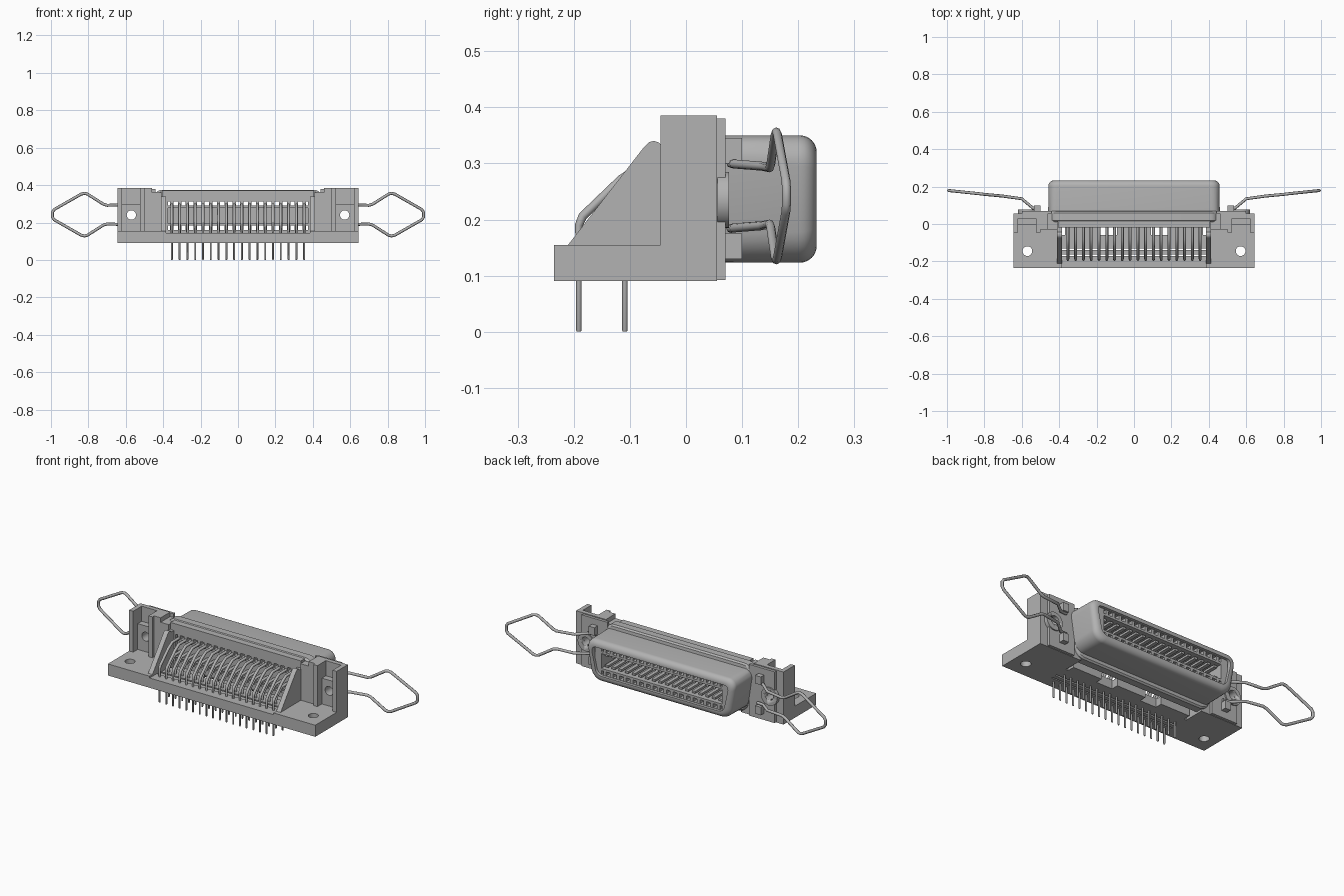
import bpy, bmesh, math
from mathutils import Matrix

cube = bpy.data.objects.get("Cube")
if cube:
    bpy.data.objects.remove(cube, do_unlink=True)

grey = bpy.data.materials.new("plain grey")
grey.use_nodes = True
grey.diffuse_color = (0.45, 0.45, 0.45, 1)
grey.node_tree.nodes["Principled BSDF"].inputs["Base Color"].default_value = (0.45, 0.45, 0.45, 1)

PITCH = 0.0416
CONTACTS = [(i - 8.5) * PITCH for i in range(18)]
MID_Z = 0.2365


def finish(name, bm, smooth=False):
    bmesh.ops.recalc_face_normals(bm, faces=bm.faces)
    mesh = bpy.data.meshes.new(name)
    bm.to_mesh(mesh)
    bm.free()
    mesh.materials.append(grey)
    obj = bpy.data.objects.new(name, mesh)
    bpy.context.collection.objects.link(obj)
    if smooth:
        activate(obj)
        bpy.ops.object.shade_smooth_by_angle(angle=math.radians(35))
    return obj


def activate(obj):
    bpy.ops.object.select_all(action='DESELECT')
    obj.select_set(True)
    bpy.context.view_layer.objects.active = obj


def boxes(name, specs):
    """Each spec is (x0, x1, y0, y1, z0, z1)."""
    bm = bmesh.new()
    for x0, x1, y0, y1, z0, z1 in specs:
        m = Matrix.Translation(((x0 + x1) / 2, (y0 + y1) / 2, (z0 + z1) / 2))
        m = m @ Matrix.Diagonal((abs(x1 - x0), y1 - y0, z1 - z0, 1))
        bmesh.ops.create_cube(bm, size=1, matrix=m)
    return finish(name, bm)


def cylinder(name, loc, r, depth, along_y):
    bm = bmesh.new()
    m = Matrix.Translation(loc)
    if along_y:
        m = m @ Matrix.Rotation(math.pi / 2, 4, 'X')
    bmesh.ops.create_cone(bm, cap_ends=True, segments=32, radius1=r, radius2=r, depth=depth, matrix=m)
    return finish(name, bm, True)


def drill(obj, loc, r, along_y):
    cutter = cylinder("cutter", loc, r, 0.5, along_y)
    cutter.hide_render = True
    mod = obj.modifiers.new("hole", 'BOOLEAN')
    mod.operation = 'DIFFERENCE'
    mod.solver = 'EXACT'
    mod.object = cutter
    activate(obj)
    bpy.ops.object.modifier_apply(modifier=mod.name)
    bpy.data.objects.remove(cutter, do_unlink=True)


def prism(name, profile, x0, x1):
    """Extrude a (y, z) profile along x."""
    bm = bmesh.new()
    face = bm.faces.new([bm.verts.new((x0, y, z)) for y, z in profile])
    ext = bmesh.ops.extrude_face_region(bm, geom=[face])["geom"]
    bmesh.ops.translate(bm, vec=(x1 - x0, 0, 0), verts=[v for v in ext if isinstance(v, bmesh.types.BMVert)])
    return finish(name, bm)


def wires(name, paths, bevel):
    """Each path is a list of (x, y, z, radius factor)."""
    curve = bpy.data.curves.new(name, 'CURVE')
    curve.dimensions = '3D'
    curve.bevel_depth = bevel
    curve.bevel_resolution = 2
    curve.use_fill_caps = True
    for path in paths:
        spline = curve.splines.new('POLY')
        spline.points.add(len(path) - 1)
        for point, (x, y, z, r) in zip(spline.points, path):
            point.co = (x, y, z, 1)
            point.radius = r
    obj = bpy.data.objects.new(name, curve)
    curve.materials.append(grey)
    bpy.context.collection.objects.link(obj)
    activate(obj)
    bpy.ops.object.convert(target='MESH')
    bpy.ops.object.shade_smooth_by_angle(angle=math.radians(50))


def d_ring(bm, y, hx, hz, r):
    """Rounded outline, narrower at the bottom."""
    verts = []
    for q, (sx, sz) in enumerate([(1, 1), (-1, 1), (-1, -1), (1, -1)]):
        for k in range(7):
            a = (q + k / 6) * math.pi / 2
            x = sx * (hx - r) + r * math.cos(a)
            z = sz * (hz - r) + r * math.sin(a)
            x -= math.copysign(0.0175 * (1 - z / hz), x)
            verts.append(bm.verts.new((x, y, MID_Z + z)))
    return verts


# Metal shell with its flange, a closed loop of outlines
bm = bmesh.new()
sections = [(0.01, 0.429, 0.0775, 0.03), (0.01, 0.445, 0.128, 0.04), (0.02, 0.455, 0.138, 0.05),
            (0.06, 0.455, 0.138, 0.05), (0.068, 0.455, 0.13, 0.05), (0.07, 0.466, 0.1135, 0.05)]
for k in range(7):
    a = k / 6 * math.pi / 2
    inset = 0.03 * (1 - math.cos(a))
    sections.append((0.203 + 0.03 * math.sin(a), 0.466 - inset, 0.1135 - inset, 0.055 - inset / 2))
sections.append((0.233, 0.429, 0.0775, 0.03))
rings = [d_ring(bm, *s) for s in sections]
for a, b in zip(rings, rings[1:] + rings[:1]):
    for i in range(len(a)):
        j = (i + 1) % len(a)
        bm.faces.new((a[i], a[j], b[j], b[i]))
finish("metal_shell", bm, True)

# Insulator with a contact slot and two rows of square openings
Y0, Y1 = -0.02, 0.217
parts = [(-0.4, 0.4, Y0, Y1, z0, z1) for z0, z1 in
         [(0.145, 0.161), (0.183, 0.195), (0.278, 0.29), (0.312, 0.332)]]
parts += [(s * 0.375, s * 0.415, Y0, Y1, 0.155, 0.325) for s in (-1, 1)]
parts += [(-0.38, 0.38, 0, 0.04, 0.195, 0.278),
          (-0.405, 0.405, Y0, 0.02, 0.312, 0.37),
          (-0.405, 0.405, Y0, 0.02, 0.13, 0.161)]
for x in CONTACTS:
    for z0, z1 in [(0.161, 0.183), (0.29, 0.312)]:
        parts.append((x - 0.009, x + 0.009, Y0, Y1, z0, z1))
boxes("insulator", parts)

# Spring contacts lining the slot
boxes("slot_contacts", [(x - 0.01, x + 0.01, 0.03, 0.2, z, z + 0.012)
                        for x in CONTACTS for z in (0.2, 0.261)])

# Bent contacts that end in board pins
upper = [(0.02, 0.295, 1.6), (-0.08, 0.295, 1.6), (-0.115, 0.272, 1.6), (-0.184, 0.206, 1.6),
         (-0.191, 0.19, 1.4), (-0.191, 0.13, 1), (-0.191, 0.003, 1), (-0.191, 0, 0.7)]
lower = [(0.02, 0.215, 1.6), (-0.06, 0.215, 1.6), (-0.1, 0.18, 1.6), (-0.109, 0.16, 1.4),
         (-0.109, 0.13, 1), (-0.109, 0.003, 1), (-0.109, 0, 0.7)]
wires("contact_pins", [[(x, y, z, r) for y, z, r in path] for x in CONTACTS for path in (upper, lower)], 0.005)

# Lower frame: front bar, pin bars and rear tabs
boxes("pin_frame", [(-0.42, 0.42, -0.235, -0.17, 0.09, 0.145),
                    (-0.42, 0.42, -0.162, -0.14, 0.09, 0.14),
                    (-0.42, 0.42, -0.13, -0.06, 0.09, 0.14)]
      + [(x - 0.09, x + 0.09, -0.065, -0.02, 0.09, 0.135) for x in (-0.28, 0, 0.28)])

for s, side in ((1, "left"), (-1, "right")):
    # Mounting foot with a vertical hole
    foot = boxes(side + "_foot", [(s * 0.385, s * 0.645, -0.235, 0.055, 0.09, 0.155)])
    drill(foot, (s * 0.57, -0.145, 0.12), 0.026, False)

    # Upright ear: side walls, back plate and nut holder
    boxes(side + "_ear_walls", [(s * 0.62, s * 0.645, -0.045, 0.055, 0.155, 0.385),
                                (s * 0.5, s * 0.525, -0.045, 0.055, 0.155, 0.385),
                                (s * 0.41, s * 0.5, -0.03, 0.055, 0.155, 0.36),
                                (s * 0.46, s * 0.5, -0.03, 0.055, 0.36, 0.385)])
    hole = (s * 0.57, 0.03, 0.24)
    drill(boxes(side + "_ear_back", [(s * 0.525, s * 0.62, 0.03, 0.055, 0.155, 0.385)]), hole, 0.025, True)
    drill(boxes(side + "_nut_holder", [(s * 0.525, s * 0.62, -0.005, 0.03, 0.155, 0.3)]), hole, 0.025, True)
    prism(side + "_gusset", [(-0.21, 0.1), (-0.21, 0.155), (-0.075, 0.329), (-0.066, 0.338), (-0.057, 0.34),
                             (-0.048, 0.337), (-0.042, 0.33), (0.01, 0.33), (0.01, 0.1)], s * 0.385, s * 0.412)

    # Metal ear plate, round boss and bail lugs
    plate = boxes(side + "_metal_ear", [(s * 0.44, s * 0.6, 0.055, 0.07, 0.092, 0.38)])
    drill(plate, hole, 0.025, True)
    boss = cylinder(side + "_boss", (s * 0.57, 0.0665, 0.235), 0.05, 0.021, True)
    drill(boss, hole, 0.025, True)
    boxes(side + "_bail_lugs", [(s * 0.5, s * 0.535, 0.068, 0.1, z, z + 0.045) for z in (0.13, 0.3)])

    # Wire bail, one half path mirrored about its middle height
    half = [(0.5, 0.08, 0.058), (0.54, 0.085, 0.057), (0.6, 0.135, 0.053), (0.7, 0.149, 0.05),
            (0.72, 0.151, 0.056), (0.805, 0.159, 0.11), (0.82, 0.161, 0.114), (0.838, 0.163, 0.11),
            (0.982, 0.178, 0.028), (0.992, 0.179, 0.014)]
    path = [(s * x, y, 0.242 + h, 1) for x, y, h in half]
    path += [(s * x, y, 0.242 - h, 1) for x, y, h in reversed(half)]
    wires(side + "_wire_bail", [path], 0.008)
